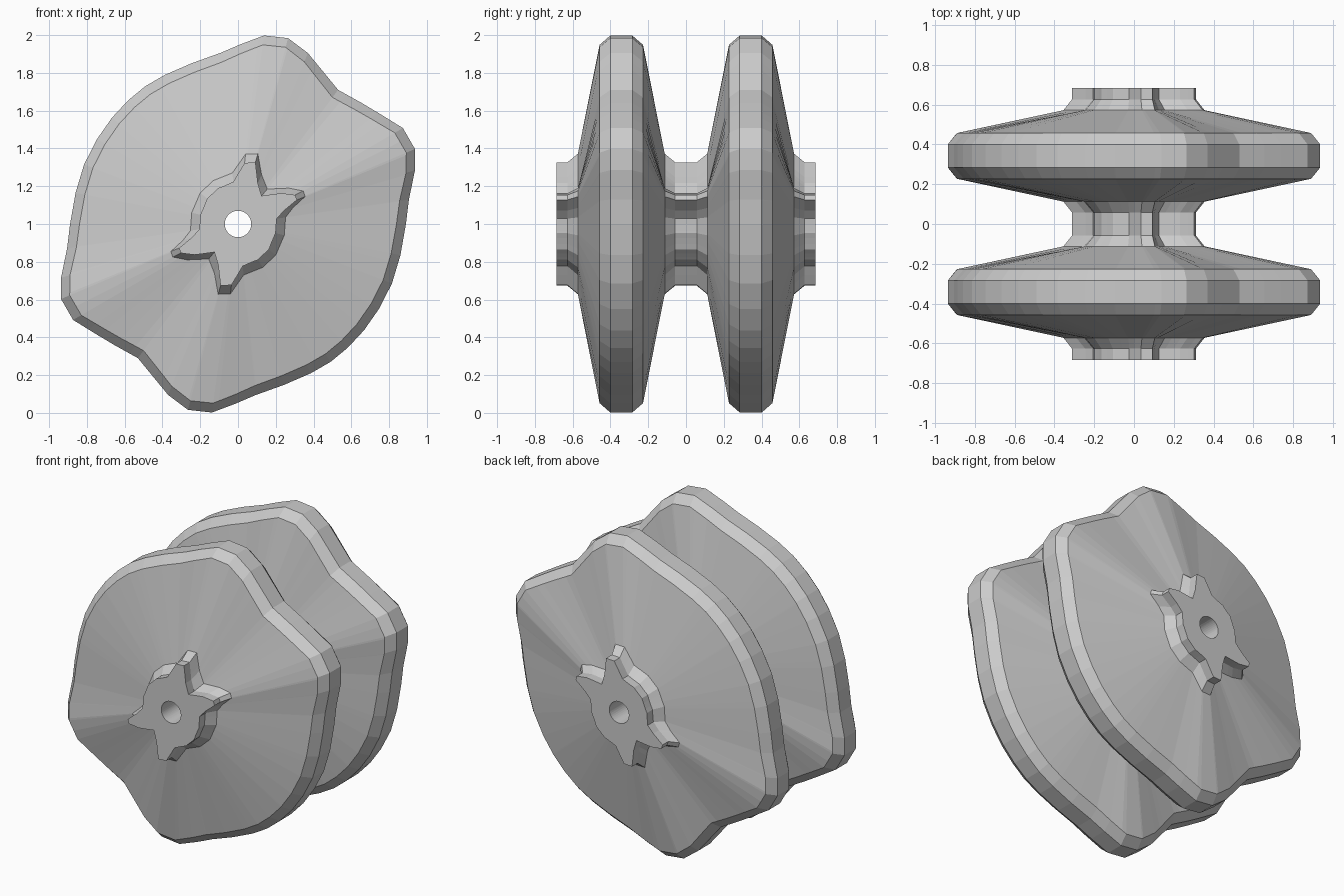
import bpy, bmesh, math

if "Cube" in bpy.data.objects:
    bpy.data.objects.remove(bpy.data.objects["Cube"])

# Half outlines around the axle (x, z); the other half is the same turned 180 degrees
RIM = [(.889, 0), (.905, .13), (.937, .285), (.937, .397), (.873, .508), (.74, .59),
       (.656, .64), (.53, .71), (.444, .815), (.37, .905), (.265, .984), (.138, .998),
       (.01, .95), (-.095, .905), (-.243, .852), (-.386, .79), (-.49, .73), (-.58, .656),
       (-.667, .563), (-.746, .45), (-.815, .315), (-.86, .165)]
HUB = [(.252, .035), (.29, .085), (.355, .145), (.345, .175), (.27, .19), (.155, .185),
       (.125, .26), (.105, .372), (.04, .37), (-.03, .27), (-.13, .23), (-.2, .165),
       (-.245, .06)]
BORE = 0.07
TAU = 2 * math.pi


def polar(half):
    full = half + [(-x, -z) for x, z in half]
    return sorted((math.atan2(z, x) % TAU, math.hypot(x, z)) for x, z in full)


def radius_at(pts, a):
    """Distance from the axle to the straight-sided outline at angle a."""
    ring = [(pts[-1][0] - TAU, pts[-1][1])] + pts + [(pts[0][0] + TAU, pts[0][1])]
    for (a0, r0), (a1, r1) in zip(ring, ring[1:]):
        if a0 <= a <= a1:
            return r0 * r1 * math.sin(a1 - a0) / (
                r0 * math.sin(a - a0) + r1 * math.sin(a1 - a))


rim, hub = polar(RIM), polar(HUB)
angles = []
for a in sorted([p[0] for p in rim] + [p[0] for p in hub]):
    if not angles or a - angles[-1] > 0.004:
        angles.append(a)

# Cross-section through one disc: (offset along the axle, radius function)
big = lambda a: radius_at(rim, a)
bevel = lambda a: radius_at(rim, a) - 0.05
base = lambda a: radius_at(hub, a)
neck = lambda a: radius_at(hub, a) - 0.047
bore = lambda a: BORE
side = [(.058, big), (.115, bevel), (.23, base), (.285, neck), (.3425, neck), (.3425, bore)]
SECTION = [(-y, f) for y, f in reversed(side)] + side


def cam_disc(name, y):
    bm = bmesh.new()
    rings = [[bm.verts.new((f(a) * math.cos(a), y + dy, 1 + f(a) * math.sin(a)))
              for a in angles] for dy, f in SECTION]
    n = len(angles)
    for k in range(len(rings)):
        r0, r1 = rings[k], rings[(k + 1) % len(rings)]
        for i in range(n):
            j = (i + 1) % n
            bm.faces.new((r0[i], r0[j], r1[j], r1[i]))
    bmesh.ops.recalc_face_normals(bm, faces=bm.faces)
    mesh = bpy.data.meshes.new(name)
    bm.to_mesh(mesh)
    bm.free()
    bpy.context.collection.objects.link(bpy.data.objects.new(name, mesh))


# Two identical discs meeting hub to hub
cam_disc("front_cam_disc", -0.3425)
cam_disc("back_cam_disc", 0.3425)
